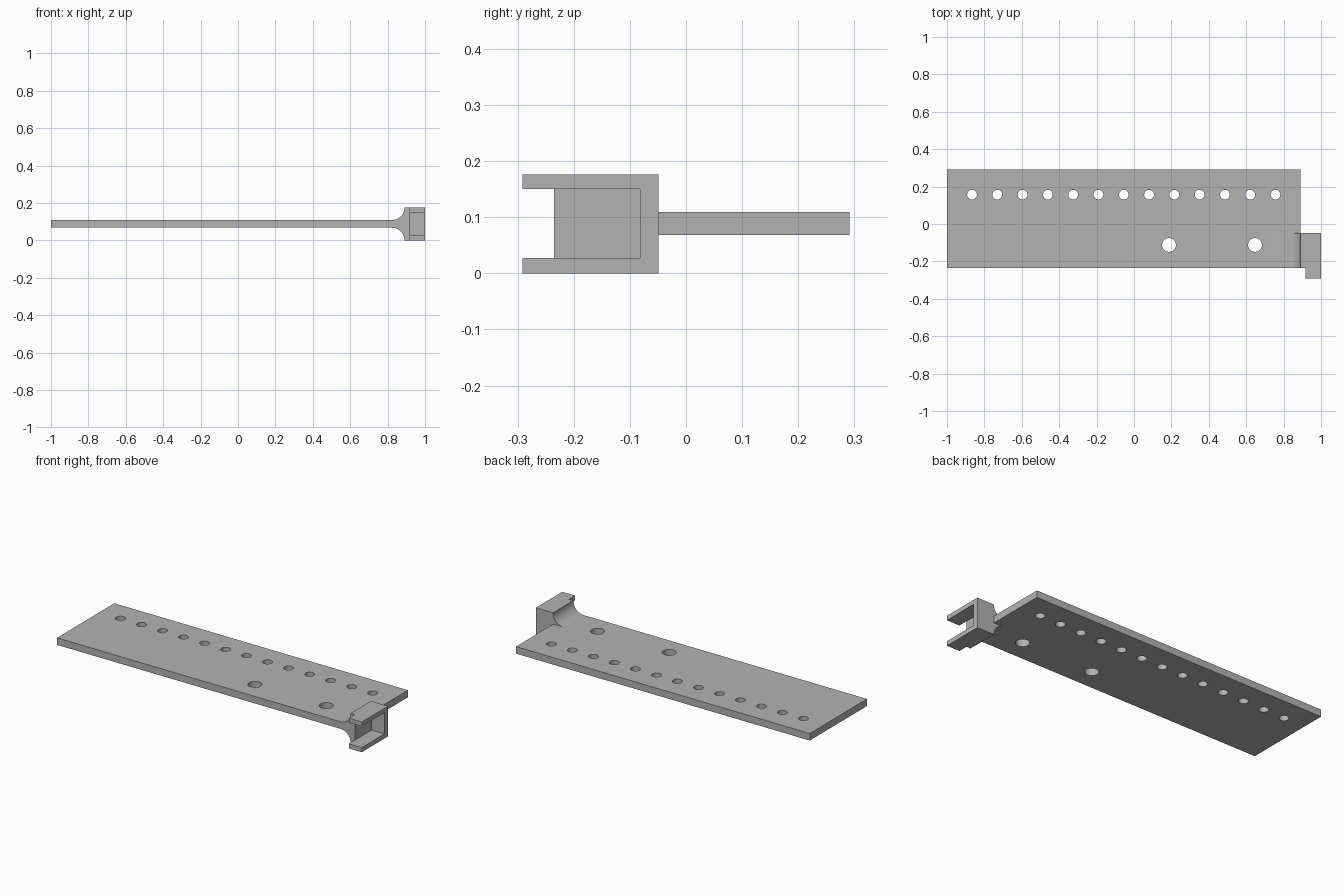
import bpy, bmesh
from math import sin, cos, pi
from mathutils import Matrix, Vector

cube = bpy.data.objects.get("Cube")
if cube:
    bpy.data.objects.remove(cube, do_unlink=True)

grey = bpy.data.materials.new("light grey")
grey.use_nodes = True
colour = (0.45, 0.45, 0.45, 1)
grey.diffuse_color = colour
grey.node_tree.nodes["Principled BSDF"].inputs["Base Color"].default_value = colour


def make_object(name, bm):
    bmesh.ops.recalc_face_normals(bm, faces=bm.faces)
    mesh = bpy.data.meshes.new(name)
    bm.to_mesh(mesh)
    bm.free()
    mesh.materials.append(grey)
    obj = bpy.data.objects.new(name, mesh)
    bpy.context.collection.objects.link(obj)
    return obj


def box(name, low, high):
    low, high = Vector(low), Vector(high)
    bm = bmesh.new()
    place = Matrix.Translation((low + high) / 2) @ Matrix.Diagonal((*(high - low), 1))
    bmesh.ops.create_cube(bm, size=1, matrix=place)
    return make_object(name, bm)


def combine(target, tool, operation):
    """Apply a boolean and remove the tool object."""
    mod = target.modifiers.new("boolean", "BOOLEAN")
    mod.operation = operation
    mod.solver = "EXACT"
    mod.object = tool
    tool.hide_render = True
    bpy.context.view_layer.objects.active = target
    bpy.ops.object.modifier_apply(modifier=mod.name)
    bpy.data.objects.remove(tool, do_unlink=True)


# Main dimensions
BOTTOM, TOP, HEIGHT = 0.068, 0.109, 0.176
PLATE_END, WEB_END = 0.89, 0.917
FRONT, CLIP_BACK, PRONG_TIP = -0.235, -0.049, -0.291
STEPS = 16

# Flat plate
plate = box("drilled_plate_with_clip", (-1, FRONT, BOTTOM), (PLATE_END, 0.291, TOP))

# Clip with concave fillets above and below the plate
radius = HEIGHT - TOP
arc = [(radius * sin(pi / 2 * i / STEPS), radius * (1 - cos(pi / 2 * i / STEPS)))
       for i in range(STEPS + 1)]
start = PLATE_END - radius
upper = [(start + x, TOP + z) for x, z in arc]
lower = [(start + x, BOTTOM - z * BOTTOM / radius) for x, z in reversed(arc)]
profile = upper + [(1, HEIGHT), (1, 0)] + lower
bm = bmesh.new()
face = bm.faces.new([bm.verts.new((x, PRONG_TIP, z)) for x, z in profile])
extruded = bmesh.ops.extrude_face_region(bm, geom=[face])["geom"]
bmesh.ops.translate(bm, vec=(0, CLIP_BACK - PRONG_TIP, 0),
                    verts=[v for v in extruded if isinstance(v, bmesh.types.BMVert)])
clip = make_object("clip", bm)

# Trim the web behind the prongs, then open the pocket between them
combine(clip, box("web_cutter", (0.7, -0.4, -0.1), (WEB_END, FRONT, 0.3)), "DIFFERENCE")
combine(clip, box("pocket_cutter", (WEB_END, -0.4, 0.027), (1.1, -0.082, 0.15)), "DIFFERENCE")
combine(plate, clip, "UNION")

# Row of small holes and two larger ones
holes = [(-0.866 + 0.1352 * i, 0.157, 0.026) for i in range(13)]
holes += [(x, -0.112, 0.037) for x in (0.187, 0.647)]
bm = bmesh.new()
for x, y, r in holes:
    bmesh.ops.create_cone(bm, cap_ends=True, segments=32, radius1=r, radius2=r, depth=0.2,
                          matrix=Matrix.Translation((x, y, TOP)))
combine(plate, make_object("hole_cutters", bm), "DIFFERENCE")

# Smooth only the curved walls; flat faces stay flat
for poly in plate.data.polygons:
    poly.use_smooth = max(abs(c) for c in poly.normal) < 0.9999
plate.data.set_sharp_from_angle(angle=pi / 6)
